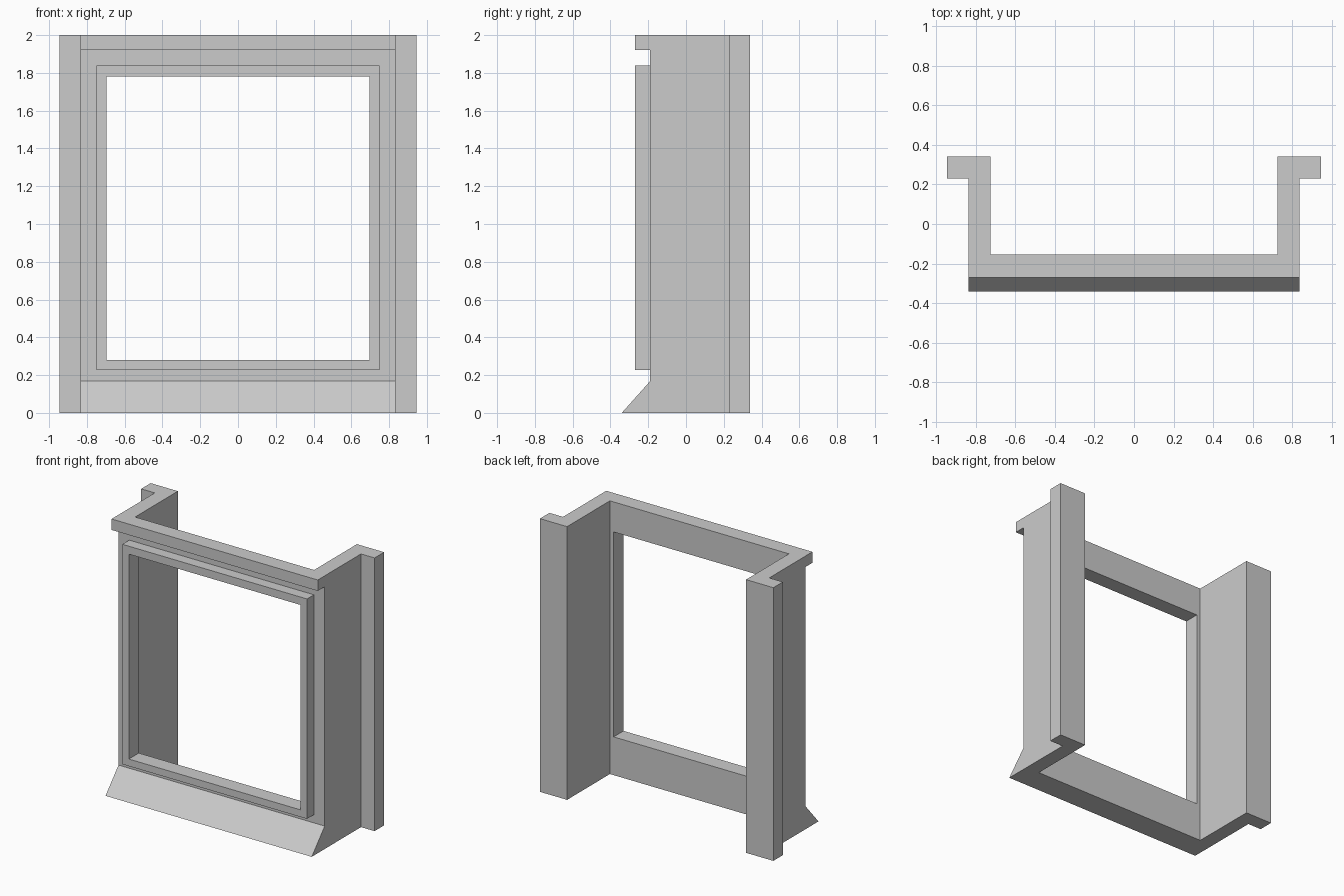
import bpy
import bmesh
from mathutils import Vector

if "Cube" in bpy.data.objects:
    bpy.data.objects.remove(bpy.data.objects["Cube"], do_unlink=True)

# Single material
grey = bpy.data.materials.new("light_grey")
grey.use_nodes = True
tone = (0.6, 0.6, 0.6, 1.0)
grey.diffuse_color = tone
grey.node_tree.nodes["Principled BSDF"].inputs["Base Color"].default_value = tone


def prism(name, points, sweep):
    """Sweep a closed 3D outline along a vector into a flat-shaded solid."""
    bm = bmesh.new()
    face = bm.faces.new([bm.verts.new(p) for p in points])
    swept = bmesh.ops.extrude_face_region(bm, geom=[face])["geom"]
    moved = [v for v in swept if isinstance(v, bmesh.types.BMVert)]
    bmesh.ops.translate(bm, verts=moved, vec=Vector(sweep))
    bmesh.ops.recalc_face_normals(bm, faces=bm.faces)
    mesh = bpy.data.meshes.new(name)
    bm.to_mesh(mesh)
    bm.free()
    mesh.materials.append(grey)
    obj = bpy.data.objects.new(name, mesh)
    bpy.context.collection.objects.link(obj)
    return obj


def panel(name, half, z0, z1, y0, y1):
    """Centred rectangular block."""
    outline = [(-half, y0, z0), (half, y0, z0), (half, y0, z1), (-half, y0, z1)]
    return prism(name, outline, (0, y1 - y0, 0))


def cut_opening(obj):
    """Cut the window opening through a part."""
    cutter = panel("opening_cutter", OPEN, 0.28, 1.78, -0.5, 0.0)
    mod = obj.modifiers.new("opening", 'BOOLEAN')
    mod.operation = 'DIFFERENCE'
    mod.solver = 'EXACT'
    mod.object = cutter
    bpy.context.view_layer.objects.active = obj
    bpy.ops.object.modifier_apply(modifier=mod.name)
    bpy.data.objects.remove(cutter, do_unlink=True)


OPEN, INNER, OUTER, FLANGE = 0.695, 0.725, 0.835, 0.945
WALL_FRONT, WALL_BACK, REAR, TRIM = -0.19, -0.155, 0.34, -0.27

# Channel: front wall, two side returns and outward rear flanges
half = [(OUTER, WALL_FRONT), (OUTER, 0.23), (FLANGE, 0.23),
        (FLANGE, REAR), (INNER, REAR), (INNER, WALL_BACK)]
plan = half + [(-x, y) for x, y in reversed(half)]
channel = prism("channel_wall", [(x, y, 0) for x, y in plan], (0, 0, 2))
cut_opening(channel)

# Raised trim around the opening
trim = panel("window_trim", 0.748, 0.228, 1.838, TRIM, WALL_FRONT)
cut_opening(trim)

# Projecting strip along the top
panel("top_cornice", OUTER, 1.92, 2.0, TRIM, WALL_FRONT)

# Sloped sill along the bottom
prism("sloped_sill",
      [(-OUTER, WALL_FRONT, 0), (-OUTER, -REAR, 0), (-OUTER, WALL_FRONT, 0.168)],
      (2 * OUTER, 0, 0))
